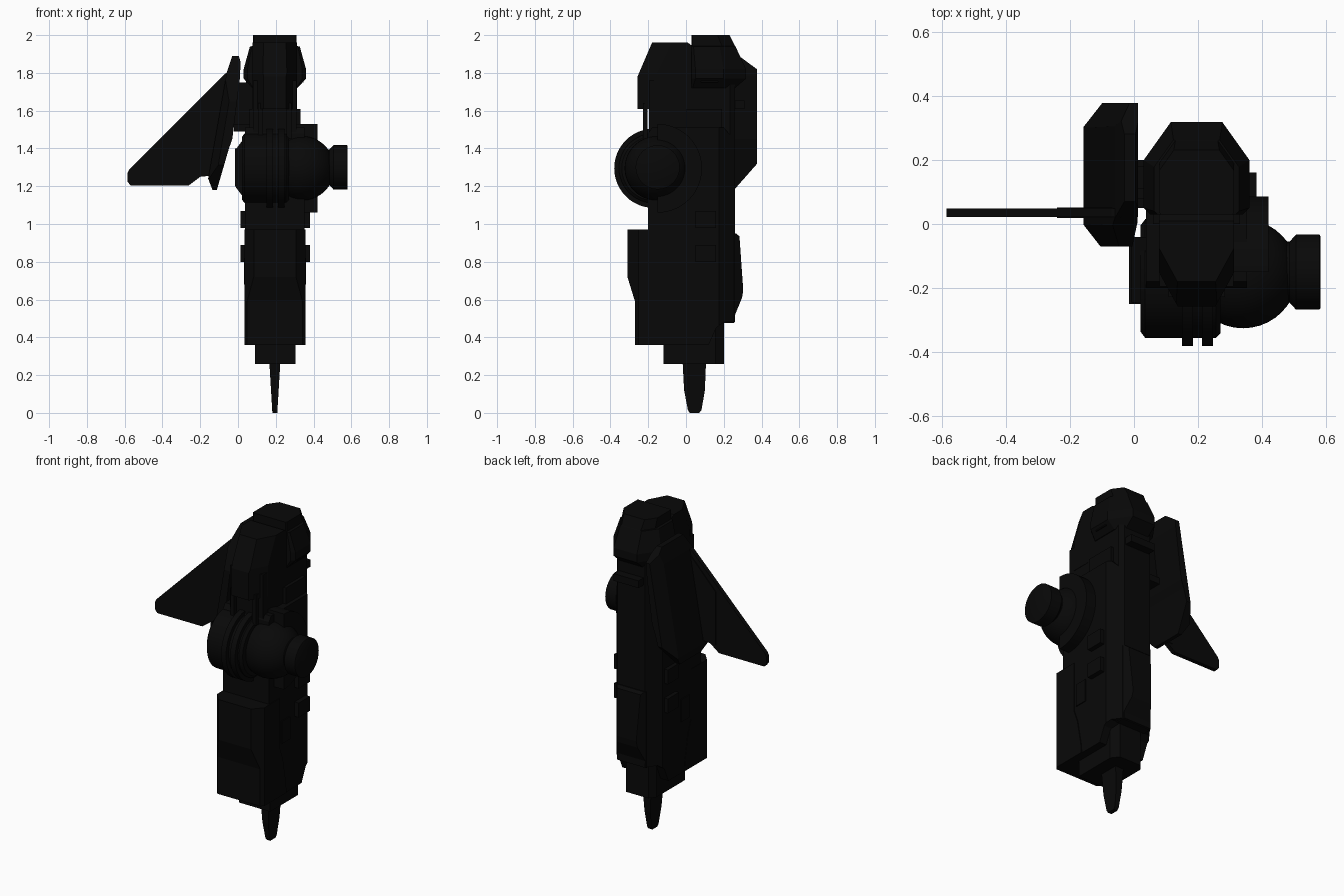
import bpy, bmesh, math
from mathutils import Vector

if "Cube" in bpy.data.objects:
    bpy.data.objects.remove(bpy.data.objects["Cube"])

black = bpy.data.materials.new("near_black")
black.diffuse_color = (0.0025, 0.0025, 0.0025, 1)
black.use_nodes = True
black.node_tree.nodes["Principled BSDF"].inputs["Base Color"].default_value = black.diffuse_color
CX = 0.195  # centre line of the main body


def finish(name, bm, smooth=False):
    bmesh.ops.recalc_face_normals(bm, faces=bm.faces)
    me = bpy.data.meshes.new(name)
    bm.to_mesh(me)
    bm.free()
    me.materials.append(black)
    ob = bpy.data.objects.new(name, me)
    bpy.context.collection.objects.link(ob)
    if smooth:
        bpy.context.view_layer.objects.active = ob
        ob.select_set(True)
        bpy.ops.object.shade_smooth_by_angle(angle=math.radians(35))
        ob.select_set(False)
    return ob


def cut(bm, co, no):
    """Slice off everything on the normal side of a plane and cap it."""
    r = bmesh.ops.bisect_plane(bm, geom=bm.verts[:] + bm.edges[:] + bm.faces[:],
                               plane_co=Vector(co), plane_no=Vector(no), clear_outer=True)
    edges = [e for e in r["geom_cut"] if isinstance(e, bmesh.types.BMEdge)]
    if edges:
        bmesh.ops.contextual_create(bm, geom=edges)


def prism(name, axis, pts, a, b, cuts=()):
    """Extrude an outline along x (y,z outline) or y (x,z outline)."""
    bm = bmesh.new()
    put = (lambda p, d: (d, p[0], p[1])) if axis == "x" else (lambda p, d: (p[0], d, p[1]))
    lo = [bm.verts.new(put(p, a)) for p in pts]
    hi = [bm.verts.new(put(p, b)) for p in pts]
    bm.faces.new(lo)
    bm.faces.new(hi[::-1])
    for i in range(len(pts)):
        j = (i + 1) % len(pts)
        bm.faces.new((lo[i], hi[i], hi[j], lo[j]))
    for co, no in cuts:
        cut(bm, co, no)
    return finish(name, bm)


def box(name, x, y, z, cuts=()):
    return prism(name, "x", [(y[0], z[0]), (y[1], z[0]), (y[1], z[1]), (y[0], z[1])], x[0], x[1], cuts)


def both(x, y, z, no):
    """A chamfer plane and its mirror about the body centre line."""
    return [((CX + s * x, y, z), (s * no[0], no[1], no[2])) for s in (-1, 1)]


def loft(name, rings):
    """Join horizontal rings: z, half width, front y, back y, corner size front and back."""
    bm = bmesh.new()
    loops = []
    for z, h, y0, y1, cf, cb in rings:
        pts = [(-h, y0 + cf), (-h + cf, y0), (h - cf, y0), (h, y0 + cf),
               (h, y1 - cb * 1.4), (h - cb, y1), (-h + cb, y1), (-h, y1 - cb * 1.4)]
        loops.append([bm.verts.new((CX + x, y, z)) for x, y in pts])
    for a, b in zip(loops, loops[1:]):
        for i in range(8):
            j = (i + 1) % 8
            bm.faces.new((a[i], a[j], b[j], b[i]))
    bm.faces.new(loops[0])
    bm.faces.new(loops[-1])
    return finish(name, bm)


def lathe(name, profile, cy, cz, n=48, half=False):
    """Turn an (x, radius) profile about an x-axis line; half keeps the rear only."""
    bm = bmesh.new()
    rings = [[bm.verts.new((x, cy + max(r, .001) * math.cos(2 * math.pi * i / n),
                            cz + max(r, .001) * math.sin(2 * math.pi * i / n)))
              for i in range(n)] for x, r in profile]
    for a, b in zip(rings, rings[1:]):
        for i in range(n):
            j = (i + 1) % n
            bm.faces.new((a[i], a[j], b[j], b[i]))
    bm.faces.new(rings[0])
    bm.faces.new(rings[-1])
    if half:
        cut(bm, (0, cy, cz), (0, -1, 0))
    return finish(name, bm, True)


# main body with chamfered rear corners
prism("main_body", "x", [(-.06, .36), (.12, .36), (.16, .45), (.20, .48), (.26, .48), (.26, 1.44),
                         (.20, 1.51), (-.18, 1.51), (-.20, 1.48), (-.20, .90), (-.115, .85),
                         (-.115, .62)],
      .037, .353, both(.16, .173, 0, (.8, .6, 0)))
# front lower armour with chamfered front corners
prism("front_armour", "x", [(-.31, .97), (-.31, .72), (-.27, .59), (-.27, .36), (-.035, .36),
                            (-.04, .42), (-.07, .58), (-.10, .66), (-.10, .97)],
      .035, .358, both(.16, -.255, 0, (.75, -.66, 0)))
# rear lower flap
prism("rear_flap", "x", [(.2, .95), (.265, .95), (.283, .935), (.303, .65), (.297, .61), (.26, .52),
                         (.255, .475), (.2, .475)], .095, .295, both(.09, .27, 0, (.8, .6, 0)))
# lower socket and spike
box("lower_socket", (.09, .305), (-.12, .2), (.26, .5), both(.11, .155, 0, (.8, .6, 0)))
prism("spike", "x", [(-.018, .27), (.106, .27), (.10, .12), (.082, .015), (.07, 0), (.02, 0),
                     (.01, .015), (-.01, .12)], .165, .225, both(.013, 0, 0, (1, 0, -.06)))
# raised bars across the body sides
for i, z in enumerate((.80, .98)):
    box("side_bar_%d" % i, (.012, .382), (.05, .16), (z, z + .09))
# narrow side strips and upper body blocks
for s in (-1, 1):
    box("side_strip", sorted((CX + s * .155, CX + s * .164)), (-.08, .0), (.68, .82))
    box("upper_body_block", sorted((CX + s * .10, CX + s * .135)), (.0, .19), (1.45, 1.61))

# neck column with hoses at the front
box("neck", (.08, .31), (-.195, .26), (1.4, 1.76), both(.115, .233, 0, (.8, .6, 0)))
for x in (.12, .27):
    box("neck_hose", (x - .013, x + .013), (-.228, -.205), (1.45, 1.64))
box("neck_rear_step", (.11, .28), (.2, .31), (1.61, 1.655))

# head: front block and taller rear block
prism("head_front", "x", [(-.257, 1.61), (-.257, 1.78), (-.18, 1.96), (.01, 1.96), (.03, 1.945),
                          (.03, 1.61)], .078, .312,
      both(.115, -.155, 1.78, (.87, -.48, 0)) + both(.115, -.155, 1.80, (.84, -.46, .22)))
loft("head_rear", [(1.72, .12, .03, .26, .005, .04), (1.77, .165, .03, .318, .02, .085),
                   (1.82, .165, .03, .318, .02, .085), (1.94, .132, .03, .262, .01, .06),
                   (1.942, .116, .03, .26, .005, .05), (2.0, .116, .03, .23, .005, .045)])
for s in (-1, 1):
    box("head_side_panel", sorted((CX + s * .1, CX + s * .153)), (.08, .17), (1.75, 1.93),
        [((CX + s * .17, 0, 1.8), (s, 0, .3))])

# round joint drum with two raised ribs and an end cap
lathe("joint_drum", [(.02, .165), (.035, .185), (.255, .185), (.27, .17)], -.17, 1.295)
for x in (.15, .212):
    lathe("drum_rib", [(x, .21), (x + .034, .21)], -.17, 1.295)
box("drum_end_cap", (-.015, .06), (-.25, -.05), (1.2, 1.4))
box("drum_side_mount", (-.012, .06), (-.245, -.04), (1.13, 1.46),
    [((-.012, -.145, 1.295 + s * .1), (-.8, 0, s * .6)) for s in (-1, 1)])
# dome, rear collar and outer knob
lathe("joint_dome", [(.34 - .17 * math.cos(t * math.pi / 20), .17 * math.sin(t * math.pi / 20))
                     for t in range(21)], -.155, 1.295)
lathe("rear_collar", [(.30, .235), (.42, .235)], -.15, 1.295, half=True)
lathe("outer_knob", [(.44, .095), (.485, .095), (.505, .117), (.578, .117), (.581, .112)],
      -.15, 1.3, 32)

# tilted side binder with trimmed corners and chamfered outer edges
prism("side_binder", "y", [(-.03, 1.89), (.004, 1.89), (.013, 1.86), (.011, 1.78), (-.03, 1.45),
                           (-.048, 1.40), (-.112, 1.18), (-.135, 1.18), (-.158, 1.24), (-.06, 1.8)],
      -.07, .377,
      [((0, .28, 1.89), (0, .59, .8)), ((0, .32, 1.255), (0, .75, -.66)),
       ((0, .07, 1.89), (0, -.86, .5)), ((0, -.02, 1.255), (0, -.75, -.66)),
       ((-.158, .30, 1.24), (-.85, .5, .145)), ((-.158, 0, 1.24), (-.85, -.5, .145))])
# bracket joining the binder to the body
box("binder_bracket", (-.03, .1), (.11, .18), (1.53, 1.75))
box("binder_arm", (-.02, .1), (.08, .2), (1.49, 1.53))

# thin wing with a stepped root
prism("wing", "y", [(-.04, 1.81), (-.07, 1.795), (-.575, 1.29), (-.585, 1.27), (-.585, 1.225),
                    (-.57, 1.205), (-.26, 1.205), (-.20, 1.25), (-.10, 1.26)], .022, .048)
prism("wing_root", "y", [(-.05, 1.78), (-.24, 1.58), (-.24, 1.25), (-.10, 1.26)], .018, .052)
